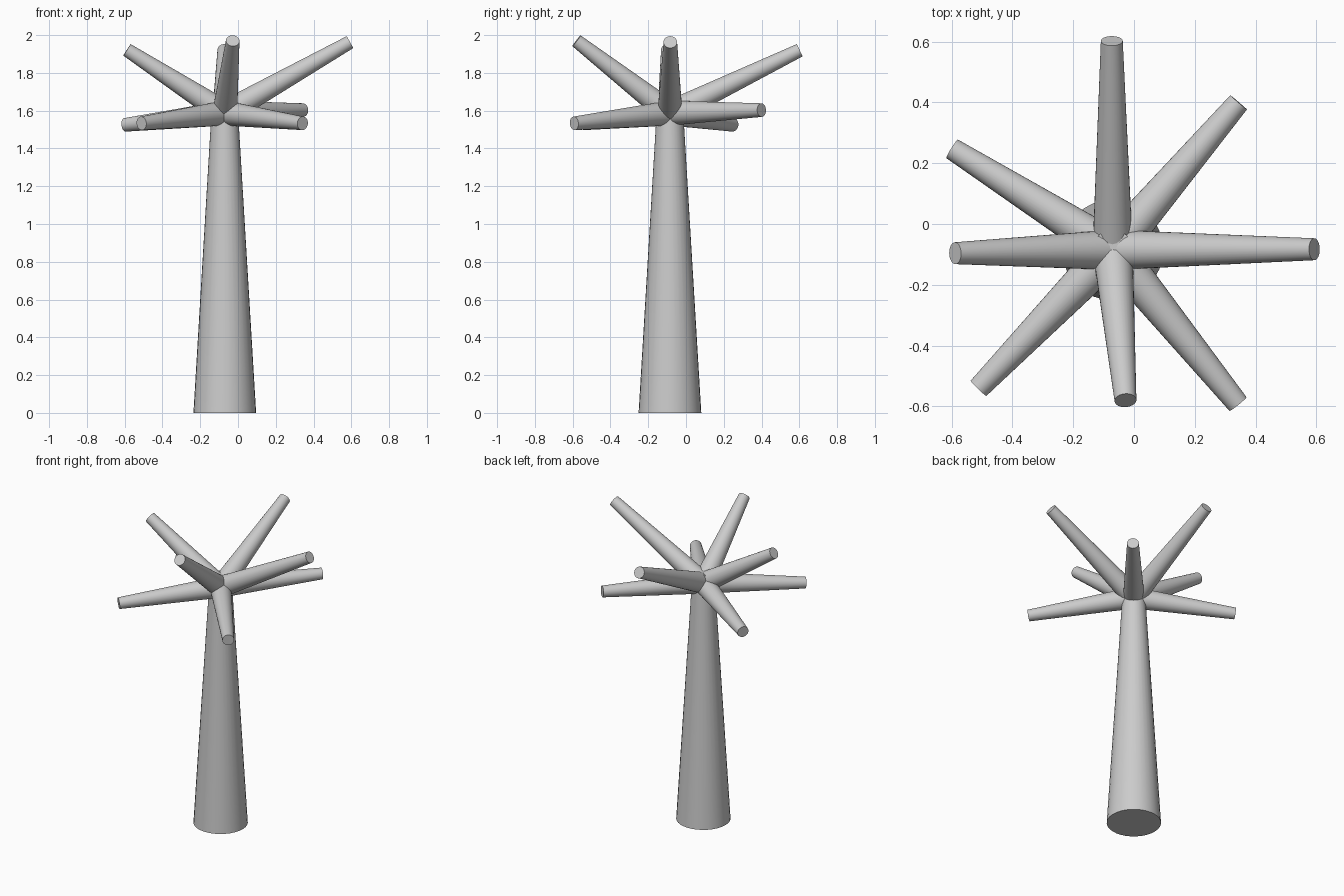
import bpy
from mathutils import Vector

if "Cube" in bpy.data.objects:
    bpy.data.objects.remove(bpy.data.objects["Cube"])


def tapered(name, start, end, r1, r2, sides=32):
    """Smooth tapered round limb between two points."""
    start, end = Vector(start), Vector(end)
    axis = end - start
    bpy.ops.mesh.primitive_cone_add(
        vertices=sides, radius1=r1, radius2=r2, depth=axis.length,
        location=(start + end) / 2,
        rotation=axis.to_track_quat('Z', 'Y').to_euler())
    obj = bpy.context.object
    obj.name = name
    bpy.ops.object.shade_smooth_by_angle(angle=0.6)
    return obj


CX, CY = -0.07, -0.085

# Trunk
tapered("trunk", (CX, CY, 0), (CX, CY, 1.667), 0.166, 0.066)

# Branches: four rising, four nearly level, all from one hub in the trunk top
hub = (CX, CY, 1.587)
tips = {
    "rising_branch_back": (-0.073, 0.602, 1.92),
    "rising_branch_right": (0.593, -0.083, 1.963),
    "rising_branch_front": (-0.028, -0.58, 1.97),
    "rising_branch_left": (-0.588, -0.096, 1.922),
    "level_branch_back_right": (0.344, 0.40, 1.603),
    "level_branch_front_right": (0.342, -0.592, 1.533),
    "level_branch_front_left": (-0.511, -0.54, 1.533),
    "level_branch_back_left": (-0.598, 0.247, 1.525),
}
for name, tip in tips.items():
    tapered(name, hub, tip, 0.066, 0.036)
